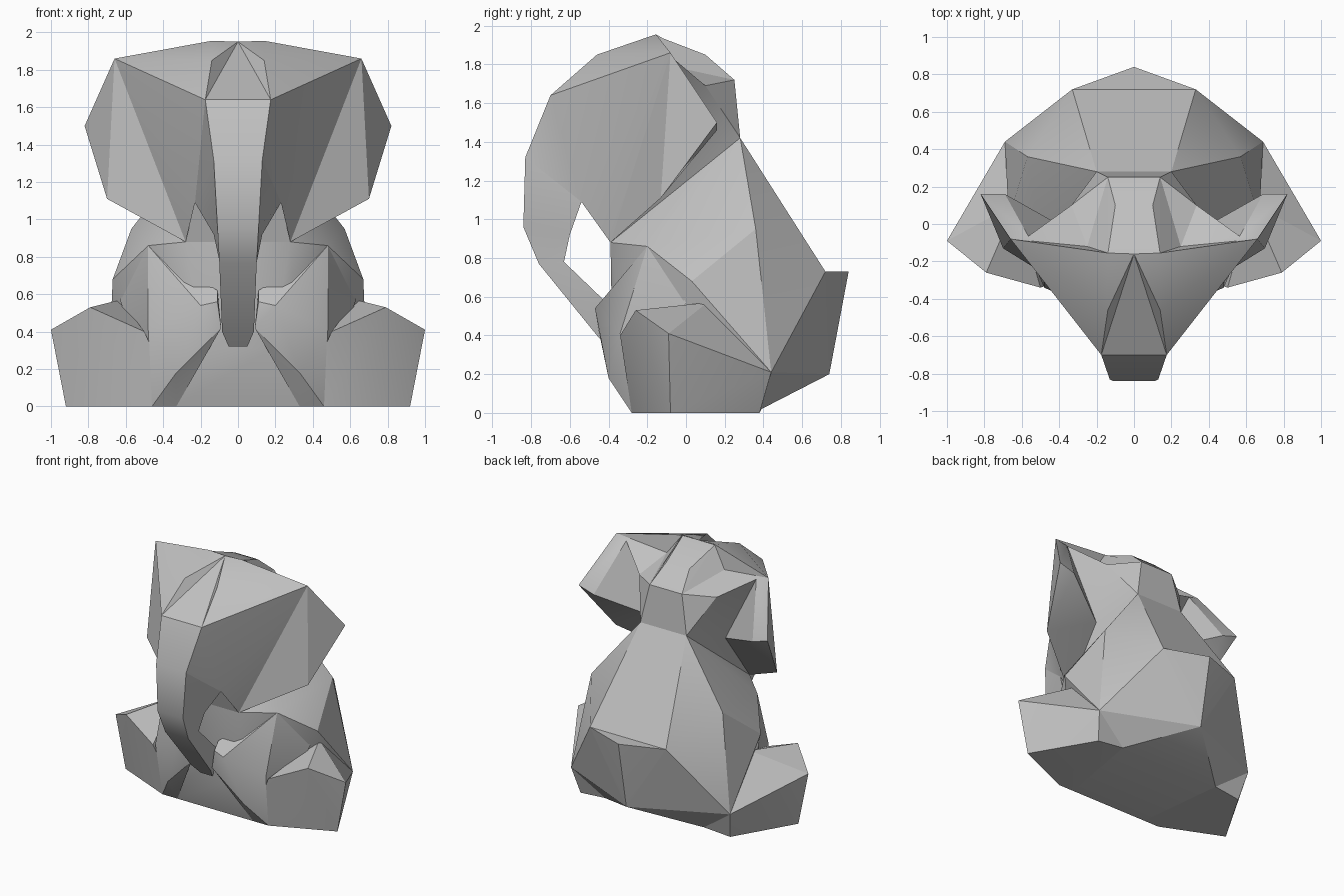
import bpy, bmesh, math

cube = bpy.data.objects.get("Cube")
if cube:
    bpy.data.objects.remove(cube)

# One plain colour for the whole sculpture
grey = bpy.data.materials.new("warm_grey")
grey.use_nodes = True
colour = (0.53, 0.53, 0.53, 1)
grey.diffuse_color = colour
grey.node_tree.nodes["Principled BSDF"].inputs["Base Color"].default_value = colour


def finish(name, bm):
    """Turn a bmesh into a shaded object."""
    bmesh.ops.recalc_face_normals(bm, faces=bm.faces)
    mesh = bpy.data.meshes.new(name)
    bm.to_mesh(mesh)
    bm.free()
    mesh.materials.append(grey)
    obj = bpy.data.objects.new(name, mesh)
    bpy.context.collection.objects.link(obj)
    bpy.ops.object.select_all(action="DESELECT")
    obj.select_set(True)
    bpy.context.view_layer.objects.active = obj
    bpy.ops.object.shade_smooth_by_angle(angle=math.radians(26))
    return obj


def flip(points):
    return [(-x, y, z) for x, y, z in points]


def faceted_solid(name, points):
    """Faceted block wrapped tightly around its corner points."""
    bm = bmesh.new()
    for point in sorted(set(points)):
        bm.verts.new(point)
    bmesh.ops.convex_hull(bm, input=bm.verts)
    loose = [v for v in bm.verts if not v.link_faces]
    bmesh.ops.delete(bm, geom=loose, context="VERTS")
    return finish(name, bm)


def loft(name, sections):
    """Tube through four-sided sections given as (front, back) corners."""
    bm = bmesh.new()
    rings = []
    for front, back in sections:
        corners = [front, *flip([front]), *flip([back]), back]
        rings.append([bm.verts.new(c) for c in corners])
    for a, b in zip(rings, rings[1:]):
        for i in range(4):
            j = (i + 1) % 4
            bm.faces.new((a[i], a[j], b[j], b[i]))
    bm.faces.new(rings[0])
    bm.faces.new(rings[-1])
    return finish(name, bm)


# Corners shared between neighbouring parts
neck = (0.2, 0.28, 1.42)
nape = (0.14, 0.25, 1.72)
jaw = (0.28, -0.39, 0.88)
shoulder = (0.48, -0.2, 0.86)
hip = (0.69, 0.44, 0.21)
haunch = (0.33, 0.72, 0.73)
under = (0.43, 0.39, 0.02)
sole_inner = (0.46, -0.28, 0)
base_front = (0.33, -0.28, 0)

# Seated body: neck, flanks, base and chest
body = [
    neck, (0.57, 0.36, 0.95), (0.67, 0.03, 0.68), hip, haunch, under,
    (0, 0.74, 0.2), base_front, (0.18, -0.38, 0.31), shoulder, jaw,
]
faceted_solid("body", body + flip(body))

# Rump with a flat ledge at the tail
rump = [haunch, (0, 0.84, 0.73), (0, 0.74, 0.2), hip, under]
faceted_solid("rump", rump + flip(rump))

# Hind legs splayed to the sides
leg = [
    (0.5, -0.34, 0.4), (0.79, -0.26, 0.53), (1, -0.09, 0.41),
    (0.92, -0.08, 0), sole_inner, hip, (0.63, 0.11, 0.57),
    (0.65, 0.38, 0), under, base_front,
]

# Front legs folded across the chest
arm = [
    (0.11, -0.45, 0.56), (0.2, -0.47, 0.54), (0.48, -0.34, 0.41),
    (0.33, -0.4, 0.18), (0.18, -0.39, 0.31), (0.09, -0.45, 0.42),
    shoulder, (0.11, -0.4, 0.62), (0.63, 0, 0.57), sole_inner, base_front,
]
for side, place in (("left", list), ("right", flip)):
    faceted_solid(side + "_hind_leg", place(leg))
    faceted_solid(side + "_front_leg", place(arm))

# Skull and neck behind the face
skull = [
    (0, -0.16, 1.95), (0.14, -0.16, 1.95), (0.1, 0.1, 1.85), nape, neck,
    jaw, (0.12, -0.6, 1.6),
]
faceted_solid("skull", skull + flip(skull))

# Trunk curling down to the chest
loft("trunk", [
    ((0.175, -0.7, 1.64), (0.17, -0.45, 1.6)),
    ((0.13, -0.83, 1.32), (0.23, -0.54, 1.09)),
    ((0.11, -0.84, 0.96), (0.13, -0.6, 0.92)),
    ((0.1, -0.76, 0.77), (0.1, -0.63, 0.78)),
    ((0.085, -0.46, 0.4), (0.09, -0.38, 0.54)),
    ((0.05, -0.39, 0.32), (0.05, -0.25, 0.4)),
])

# Face and folded ears: half of the shell, mirrored
corner = {
    "crown": (0, -0.16, 1.95), "side": (0.14, -0.155, 1.955),
    "temple": (0.14, -0.46, 1.85), "brow": (0.175, -0.7, 1.64),
    "bridge": (0, -0.7, 1.64), "bend": (0.13, -0.83, 1.32),
    "notch": (0.23, -0.54, 1.09), "jaw": jaw, "nape": nape, "neck": neck,
    "peak": (0.66, -0.08, 1.86), "tip": (0.82, 0.16, 1.5),
    "lobe": (0.7, -0.13, 1.11), "rim": (0.565, -0.065, 1.83),
    "shelf": (0.25, -0.12, 1.8), "knob": (0.335, 0.1, 1.69),
    "fold": (0.69, 0.16, 1.46), "root": (0.3, -0.06, 1.3),
}
shell = [
    # forehead and cheek
    "crown bridge brow", "crown brow temple", "crown temple side",
    "side temple peak", "temple brow peak", "brow bend notch",
    "brow notch peak", "notch jaw peak",
    # ear front
    "peak jaw lobe", "peak lobe tip",
    # ear back and its fold
    "side peak shelf", "peak rim shelf", "shelf rim knob",
    "peak tip rim", "rim tip fold", "rim fold root", "rim root knob",
    "fold tip lobe", "fold lobe root", "lobe jaw root",
    # join to the neck
    "side shelf nape", "shelf knob nape", "knob neck nape",
    "knob root neck", "root jaw neck",
]
bm = bmesh.new()
verts = {key: bm.verts.new(co) for key, co in corner.items()}
for face in shell:
    bm.faces.new([verts[key] for key in face.split()])
head = finish("face_and_ears", bm)
mirror = head.modifiers.new("Mirror", "MIRROR")
mirror.use_clip = True
